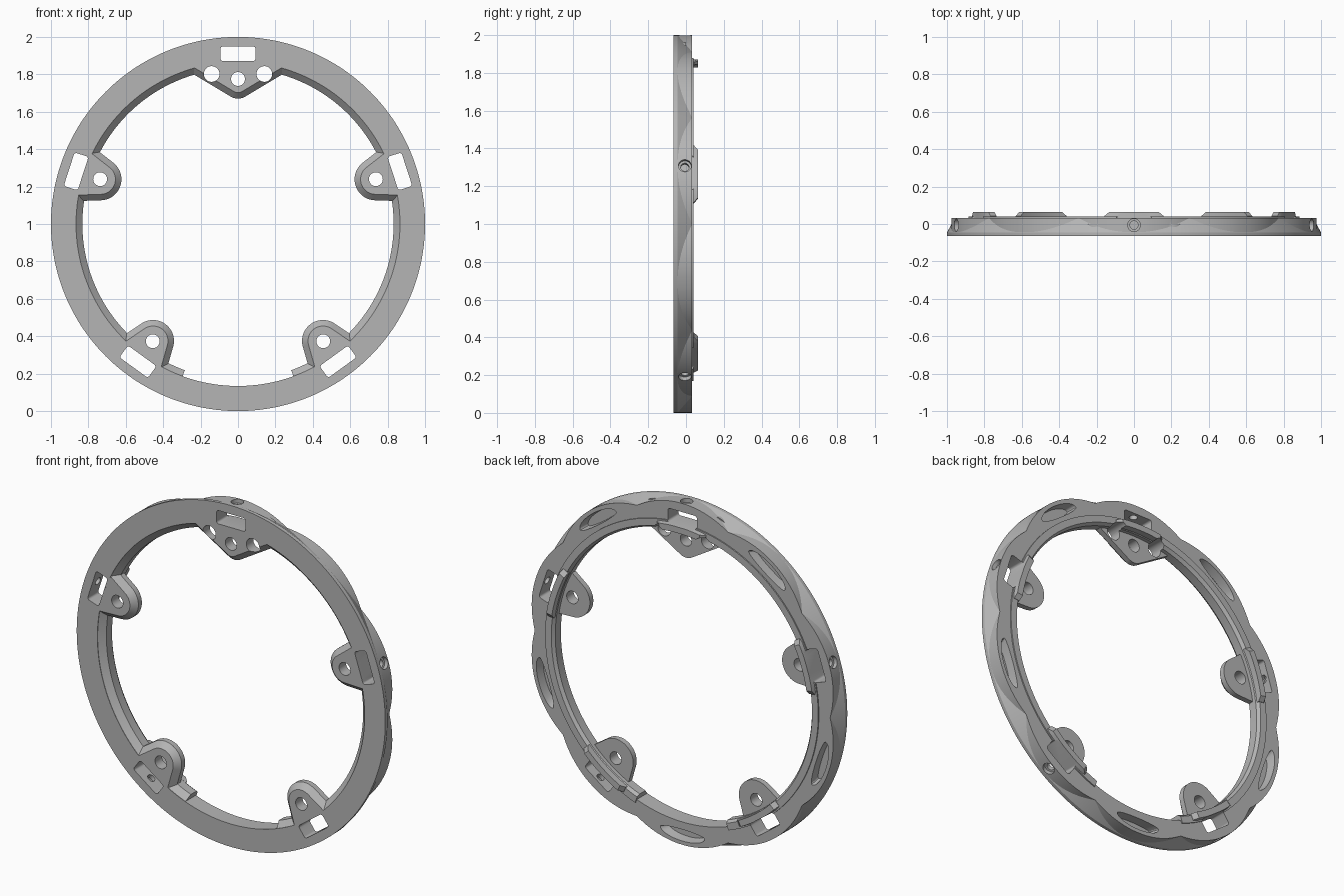
import bpy, bmesh, math
from math import sin, cos, radians, sqrt

if "Cube" in bpy.data.objects:
    bpy.data.objects.remove(bpy.data.objects["Cube"])

metal = bpy.data.materials.new("satin grey metal")
metal.use_nodes = True
GREY = (0.46, 0.46, 0.46, 1)
metal.diffuse_color = GREY
metal.node_tree.nodes["Principled BSDF"].inputs["Base Color"].default_value = GREY

FRONT, EDGE, BACK = -0.065, -0.045, 0.033
VALLEY = 0.957            # outer radius between two swells, at the back
TABS = [18 + 72 * i for i in range(5)]
SWELLS = [54 + 72 * i for i in range(5)]


def polar(r, deg, y):
    a = radians(deg)
    return (r * cos(a), y, 1 + r * sin(a))


def local(t, r, y, deg):
    """Point given by tangent offset t and radial distance r at an angle."""
    a = radians(deg)
    return (r * cos(a) + t * sin(a), y, 1 + r * sin(a) - t * cos(a))


def loft(name, loops, closed=False):
    """Skin equal point loops; cap the ends unless the loft closes."""
    bm = bmesh.new()
    rows = [[bm.verts.new(p) for p in loop] for loop in loops]
    n = len(rows[0])
    pairs = list(zip(rows, rows[1:]))
    if closed:
        pairs.append((rows[-1], rows[0]))
    else:
        bm.faces.new(rows[0])
        bm.faces.new(rows[-1])
    for a, b in pairs:
        for i in range(n):
            j = (i + 1) % n
            bm.faces.new((a[i], a[j], b[j], b[i]))
    bmesh.ops.recalc_face_normals(bm, faces=bm.faces)
    mesh = bpy.data.meshes.new(name)
    bm.to_mesh(mesh)
    bm.free()
    mesh.materials.append(metal)
    ob = bpy.data.objects.new(name, mesh)
    bpy.context.collection.objects.link(ob)
    return ob


def prism(name, layers, deg):
    """layers: (y, outline) pairs, outline in tangent/radial coordinates."""
    return loft(name, [[local(t, r, y, deg) for t, r in pts] for y, pts in layers])


def circle(t, r, rad, n=32):
    return [(t + rad * cos(k * math.tau / n), r + rad * sin(k * math.tau / n)) for k in range(n)]


def rounded(corners, rad, n=6):
    """Convex counter-clockwise polygon with rounded corners (inset centres)."""
    out = []
    m = len(corners)
    for i, (x, y) in enumerate(corners):
        px, py = corners[i - 1]
        qx, qy = corners[(i + 1) % m]
        a0 = math.atan2(y - py, x - px) - math.pi / 2
        a1 = math.atan2(qy - y, qx - x) - math.pi / 2
        turn = (a1 - a0) % math.tau
        for k in range(n + 1):
            a = a0 + turn * k / n
            out.append((x + rad * cos(a), y + rad * sin(a)))
    return out


# Ring: flat front, conical outside with ten rounded swells
def swell_radius(deg):
    d = radians((deg % 36) - 18)
    c, big = 0.47, 0.53
    return c * cos(d) + sqrt(big ** 2 - (c * sin(d)) ** 2)


def ring_section(deg):
    r = min(0.9995, max(VALLEY + 0.0005, swell_radius(deg)))
    y = EDGE + (1 - r) / (1 - VALLEY) * (BACK - EDGE)
    profile = [(0.866, FRONT), (1, FRONT), (1, EDGE), (r, y), (r, BACK), (0.866, BACK)]
    return [polar(q, deg, v) for q, v in profile]


ring = loft("ring", [ring_section(1.5 * k) for k in range(240)], closed=True)

# Inner lip, open along the bottom
lip_profile = [(0.885, -0.0645), (0.868, -0.0645), (0.832, -0.03),
               (0.832, 0.022), (0.845, 0.04), (0.885, 0.04)]
added = [loft("inner_lip", [[polar(r, -70 + 2 * k, y) for r, y in lip_profile]
                            for k in range(161)])]


# Bolt lugs with chamfered front edges
def lug_outline(rad, hole_r=0.773, top=0.895, flare=20):
    f = radians(flare)
    arc = []
    for k in range(25):
        a = -f - (math.pi - 2 * f) * k / 24
        arc.append((rad * cos(a), hole_r + rad * sin(a)))
    run = (top - arc[0][1]) * math.tan(f)
    return [(arc[0][0] + run, top)] + arc + [(arc[-1][0] - run, top)]


def top_outline(grow):
    return rounded([(-0.2, 0.89), (-0.21, 0.868), (0, 0.742), (0.21, 0.868), (0.2, 0.89)], 0.04 + grow)


for deg in TABS:
    shape = top_outline if deg == 90 else lambda g: lug_outline(0.08 + g)
    added.append(prism("lug", [(-0.0648, shape(0)), (-0.032, shape(0.032)),
                               (0.0, shape(0.032))], deg))
    # Raised rib behind each lug, with sloping ends
    loops = []
    for k in range(13):
        d = deg - 10.5 + 21 * k / 12
        h = 0.042 if k in (0, 12) else 0.064
        loops.append([polar(r, d, y) for r, y in
                      ((0.836, 0.0), (0.836, h), (0.872, h), (0.885, 0.0))])
    added.append(loft("rib", loops))

# Cutters: slots, bolt holes, radial pin holes and back pockets
cutters = []
THROUGH = (-0.2, 0.2)
for deg in TABS:
    slot = rounded([(-0.08, 0.885), (0.08, 0.885), (0.08, 0.935), (-0.08, 0.935)], 0.014)
    cutters.append(prism("slot_cutter", [(y, slot) for y in THROUGH], deg))
    holes = [(0, 0.775, 0.037)]
    if deg == 90:
        holes += [(s * 0.141, 0.802, 0.042) for s in (-1, 1)]
    for t, r, rad in holes:
        cutters.append(prism("hole_cutter", [(y, circle(t, r, rad)) for y in THROUGH], deg))
    pin = circle(0, -0.006, 1)
    cutters.append(loft("pin_cutter", [
        [local(rad * cos(k * math.tau / 24), r, -0.006 + rad * sin(k * math.tau / 24), deg)
         for k in range(24)]
        for r, rad in ((0.9, 0.022), (0.975, 0.022), (0.976, 0.034), (1.1, 0.034))]))

for deg in SWELLS:
    def pocket(s):
        outer = [(0.145 * s * cos(a), 0.928 + 0.05 * s * sin(a))
                 for a in (math.pi * k / 24 for k in range(25))]
        inner = [(0.145 * s * cos(a), 0.928 + 0.018 * s * sin(a))
                 for a in (math.pi + math.pi * k / 12 for k in range(1, 12))]
        return outer + inner
    cutters.append(prism("pocket_cutter", [(-0.02, pocket(0.85)), (0.036, pocket(1))], deg))

# Combine everything into one solid frame
for parts, op in ((added, "UNION"), (cutters, "DIFFERENCE")):
    for part in parts:
        mod = ring.modifiers.new(part.name, "BOOLEAN")
        mod.operation, mod.solver, mod.object = op, "EXACT", part
        part.hide_render = True
bpy.context.view_layer.update()
graph = bpy.context.evaluated_depsgraph_get()
solid = bpy.data.meshes.new_from_object(ring.evaluated_get(graph))
ring.modifiers.clear()
ring.data = solid
for part in added + cutters:
    bpy.data.objects.remove(part)
ring.name = "ring_frame"

bpy.ops.object.select_all(action="DESELECT")
ring.select_set(True)
bpy.context.view_layer.objects.active = ring
bpy.ops.object.shade_smooth_by_angle(angle=radians(25))
